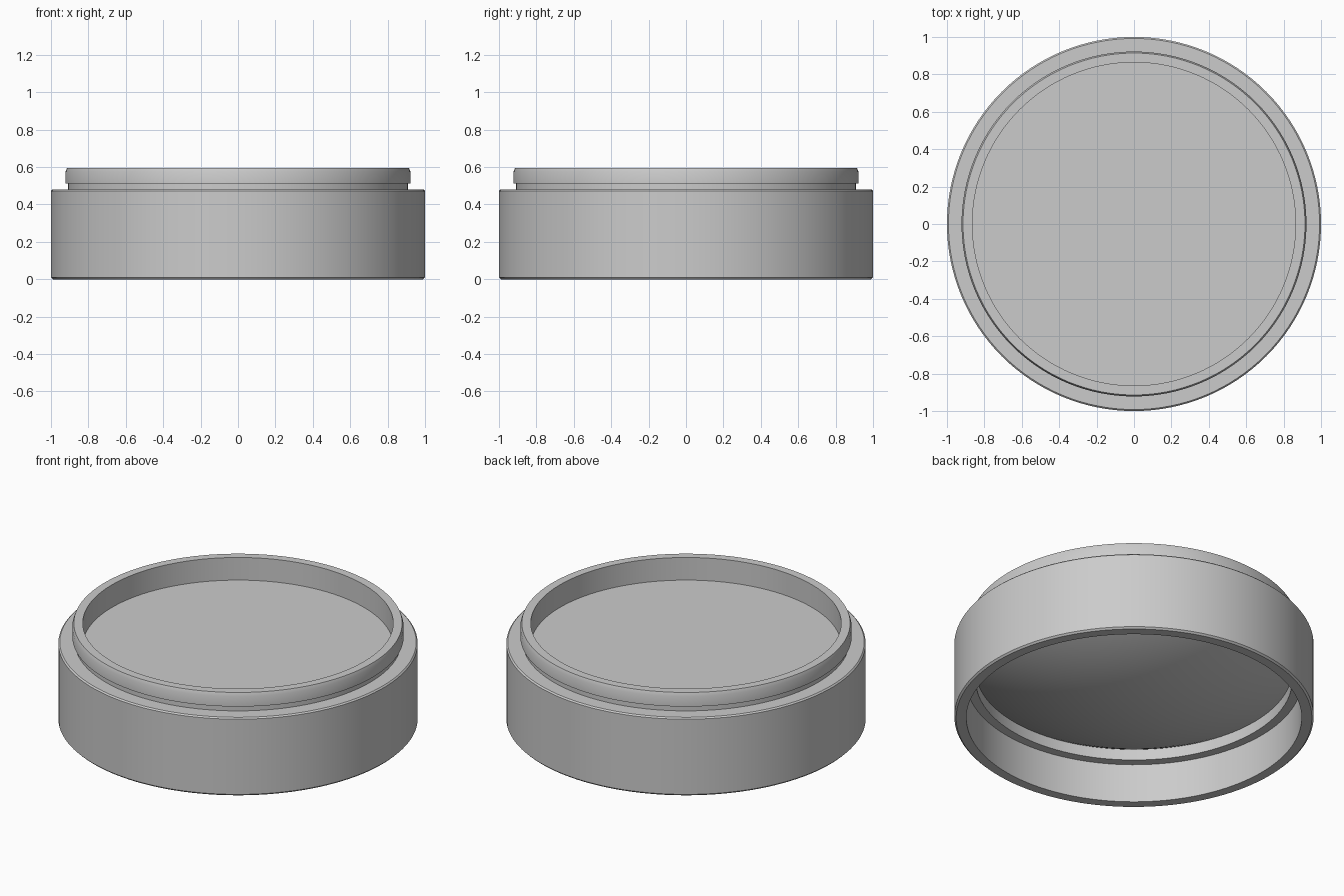
import bpy, bmesh, math

if "Cube" in bpy.data.objects:
    bpy.data.objects.remove(bpy.data.objects["Cube"], do_unlink=True)

grey = bpy.data.materials.new("light grey")
grey.use_nodes = True
colour = (0.6, 0.6, 0.6, 1.0)
grey.diffuse_color = colour
grey.node_tree.nodes["Principled BSDF"].inputs["Base Color"].default_value = colour

SEGMENTS = 128


def lathe(name, profile):
    """Turn an (r, z) outline about z; points at r = 0 become poles, open ends are capped."""
    bm = bmesh.new()
    rings = []
    for r, z in profile:
        count = SEGMENTS if r > 0 else 1
        rings.append([bm.verts.new((r * math.cos(a), r * math.sin(a), z))
                      for a in (2 * math.pi * i / SEGMENTS for i in range(count))])
    for lower, upper in zip(rings, rings[1:]):
        for i in range(SEGMENTS):
            j = (i + 1) % SEGMENTS
            if len(lower) == 1:
                bm.faces.new((lower[0], upper[j], upper[i]))
            else:
                bm.faces.new((lower[i], lower[j], upper[j], upper[i]))
    bm.faces.new(rings[-1])
    bmesh.ops.recalc_face_normals(bm, faces=bm.faces)
    mesh = bpy.data.meshes.new(name)
    bm.to_mesh(mesh)
    bm.free()
    mesh.materials.append(grey)
    obj = bpy.data.objects.new(name, mesh)
    bpy.context.collection.objects.link(obj)
    bpy.ops.object.select_all(action='DESELECT')
    obj.select_set(True)
    bpy.context.view_layer.objects.active = obj
    bpy.ops.object.shade_smooth_by_angle(angle=math.radians(30))


# Bulging underside: a spherical cap hanging below its rim
RIM_R, RIM_Z, SAG = 0.88, 0.305, 0.23
sphere_r = (RIM_R ** 2 + SAG ** 2) / (2 * SAG)
half_angle = math.asin(RIM_R / sphere_r)
bulge = []
for k in range(17):
    a = half_angle * k / 16
    bulge.append((sphere_r * math.sin(a), RIM_Z - SAG + sphere_r * (1 - math.cos(a))))

# Lens bulge, socket, outer wall, shoulder, undercut lip and flat top recess
lathe("lens_ring", bulge + [
    (0.88, 0.238), (0.933, 0.238),               # inner wall and ledge
    (0.933, 0.0), (0.99, 0.0), (1.0, 0.01),      # socket wall and bottom edge
    (1.0, 0.472), (0.992, 0.48),                 # outer wall and shoulder edge
    (0.908, 0.48), (0.908, 0.513),               # groove under the lip
    (0.922, 0.513), (0.922, 0.575),              # lip
    (0.914, 0.596), (0.864, 0.596),              # lip bevel and rim
    (0.864, 0.457),                              # recess wall and floor
])
